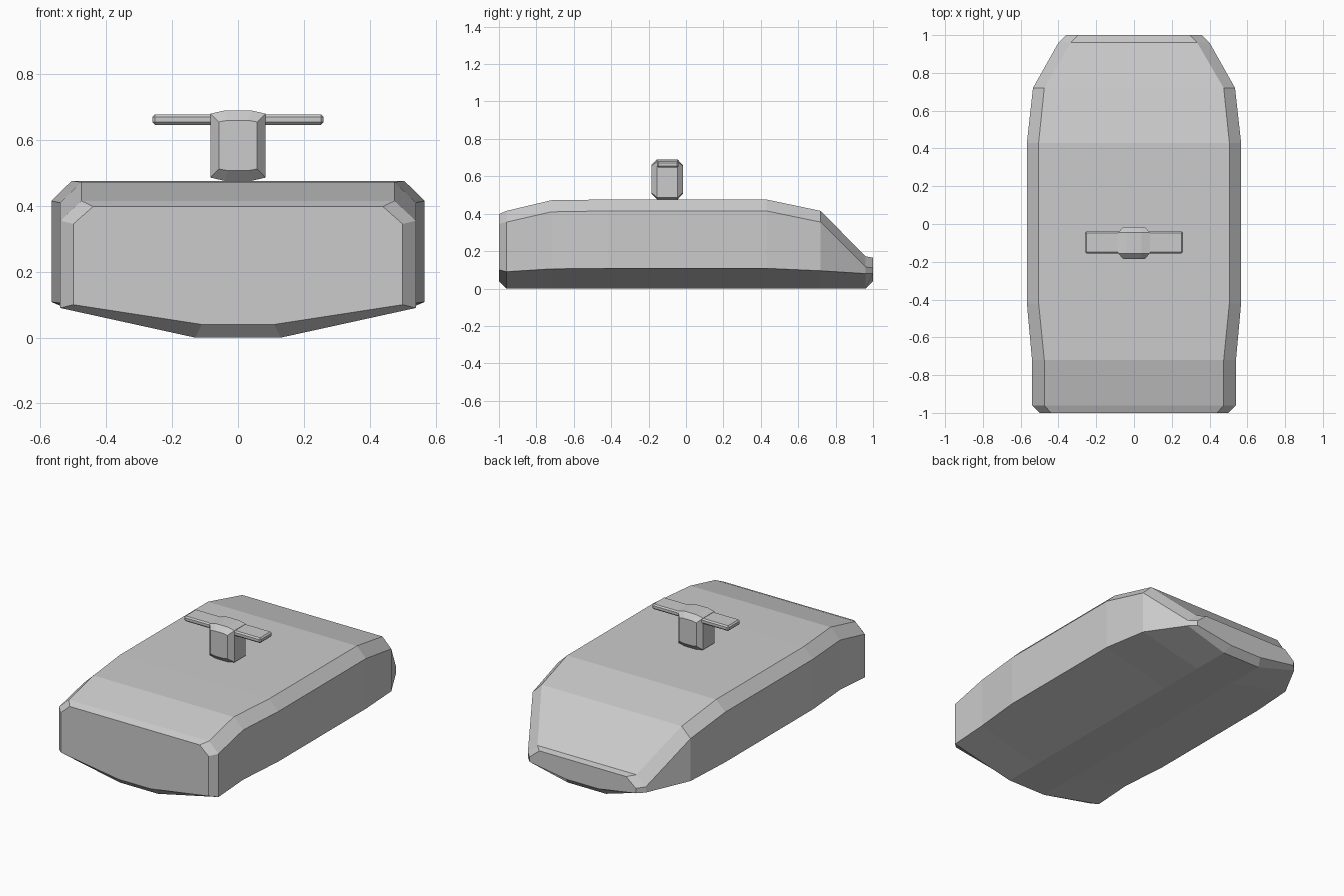
import bpy, bmesh


def loft(name, stations):
    """Skin mirrored eight-sided sections: y, then half widths and heights
    (bottom width, side width, top width, bottom z, side low z, side high z, top z)."""
    bm = bmesh.new()
    rings = []
    for y, bw, w, tw, bz, lz, uz, tz in stations:
        half = [(bw, bz), (w, lz), (w, uz), (tw, tz)]
        ring = half + [(-x, z) for x, z in reversed(half)]
        rings.append([bm.verts.new((x, y, z)) for x, z in ring])
    for a, b in zip(rings, rings[1:]):
        for i in range(8):
            j = (i + 1) % 8
            bm.faces.new((a[i], a[j], b[j], b[i]))
    bm.faces.new(rings[0])
    bm.faces.new(rings[-1])
    bmesh.ops.recalc_face_normals(bm, faces=bm.faces)
    return finish(name, bm)


def finish(name, bm):
    mesh = bpy.data.meshes.new(name)
    bm.to_mesh(mesh)
    bm.free()
    obj = bpy.data.objects.new(name, mesh)
    bpy.context.collection.objects.link(obj)
    return obj


# Hull with shallow keel, chamfered shoulders and sloping rear
loft("hull", [
    (-1.00, 0.11, 0.50, 0.44, 0.04, 0.10, 0.345, 0.398),
    (-0.96, 0.13, 0.54, 0.475, 0.0, 0.09, 0.355, 0.415),
    (-0.72, 0.13, 0.54, 0.475, 0.0, 0.105, 0.41, 0.472),
    (-0.42, 0.13, 0.567, 0.505, 0.0, 0.108, 0.415, 0.476),
    (0.43, 0.13, 0.567, 0.505, 0.0, 0.108, 0.415, 0.476),
    (0.72, 0.13, 0.535, 0.475, 0.0, 0.095, 0.355, 0.415),
    (0.96, 0.13, 0.40, 0.335, 0.0, 0.08, 0.115, 0.172),
    (1.00, 0.11, 0.36, 0.295, 0.04, 0.08, 0.11, 0.165),
])

# Small block standing on the deck
loft("top_block", [
    (-0.185, 0.03, 0.058, 0.03, 0.507, 0.512, 0.655, 0.66),
    (-0.155, 0.04, 0.084, 0.04, 0.476, 0.486, 0.68, 0.69),
    (-0.045, 0.04, 0.084, 0.04, 0.476, 0.486, 0.68, 0.69),
    (-0.017, 0.03, 0.058, 0.03, 0.507, 0.512, 0.655, 0.66),
])

# Flat crossbar through the block
bm = bmesh.new()
bmesh.ops.create_cube(bm, size=1)
for v in bm.verts:
    v.co = (v.co.x * 0.52, v.co.y * 0.116 - 0.097, v.co.z * 0.032 + 0.662)
bar = finish("crossbar", bm)
bevel = bar.modifiers.new("edge_bevel", 'BEVEL')
bevel.width = 0.008
bevel.segments = 1
